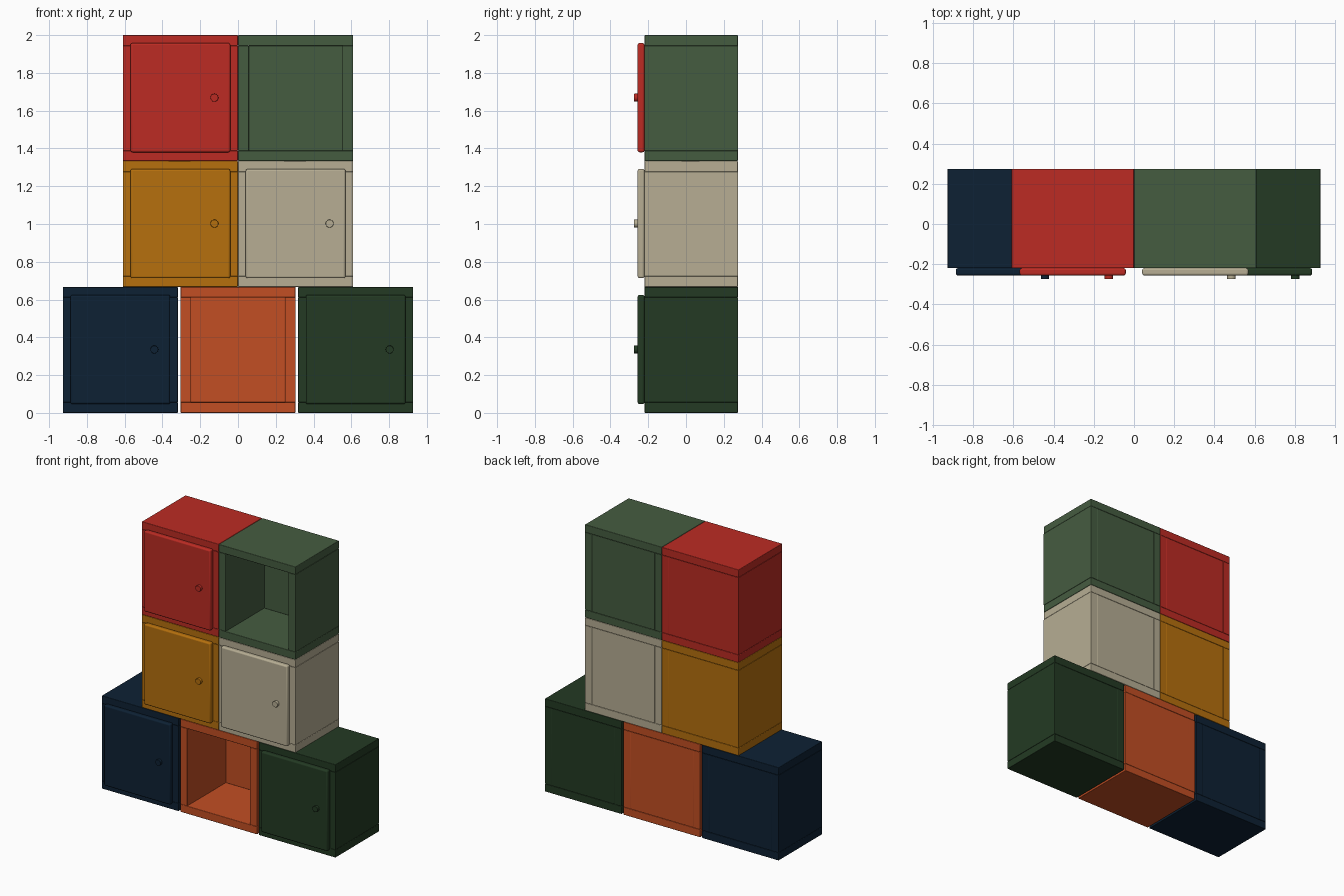
import bpy
from math import pi

cube = bpy.data.objects.get("Cube")
if cube:
    bpy.data.objects.remove(cube)

# Cabinet dimensions
W, H, T = 0.609, 0.6667, 0.056
FRONT, BACK = -0.22, 0.275
DEPTH, MID = BACK - FRONT, (BACK + FRONT) / 2


def material(name, rgb):
    linear = [((c / 255 + 0.055) / 1.055) ** 2.4 for c in rgb] + [1]
    mat = bpy.data.materials.new(name)
    mat.use_nodes = True
    mat.diffuse_color = linear
    bsdf = mat.node_tree.nodes["Principled BSDF"]
    bsdf.inputs["Base Color"].default_value = linear
    bsdf.inputs["Roughness"].default_value = 0.6
    return mat


def finish(obj, name, mat, bevel):
    obj.name = name
    obj.data.materials.append(mat)
    mod = obj.modifiers.new("Soft edges", "BEVEL")
    mod.width, mod.segments = bevel, 3
    bpy.ops.object.shade_smooth_by_angle(angle=pi / 5)


def panel(name, mat, centre, size, bevel=0.004):
    bpy.ops.mesh.primitive_cube_add(size=1, location=centre)
    obj = bpy.context.object
    obj.scale = size
    bpy.ops.object.transform_apply(location=False, rotation=False, scale=True)
    finish(obj, name, mat, bevel)


def cabinet(name, mat, x, z, door):
    mid_z = z + H / 2
    inner_h = H - 2 * T
    # Shell: full-width bottom and top, sides and back between them
    panel(name + "_bottom", mat, (x, MID, z + T / 2), (W, DEPTH, T))
    panel(name + "_top", mat, (x, MID, z + H - T / 2), (W, DEPTH, T))
    for side, sx in (("right", -1), ("left", 1)):
        panel(f"{name}_{side}_side", mat,
              (x + sx * (W - T) / 2, MID, mid_z), (T, DEPTH, inner_h), 0.002)
    panel(name + "_back", mat, (x, BACK - T / 2 - 0.001, mid_z),
          (W - 2 * T, T, inner_h), 0.002)
    if door:
        # Overlay door with a small round knob
        panel(name + "_door", mat, (x, FRONT - 0.018, mid_z + 0.002),
              (0.528, 0.036, 0.578), 0.01)
        bpy.ops.mesh.primitive_cylinder_add(
            vertices=32, radius=0.021, depth=0.03,
            location=(x + 0.18, -0.26, mid_z + 0.002), rotation=(pi / 2, 0, 0))
        finish(bpy.context.object, name + "_knob", mat, 0.002)


# Name, colour, x centre, row, has door
cabinets = [
    ("navy", (13, 33, 52), -0.623, 0, True),
    ("orange", (194, 78, 35), 0, 0, False),
    ("dark_green", (35, 58, 35), 0.623, 0, True),
    ("ochre", (182, 112, 13), -0.305, 1, True),
    ("cream", (183, 174, 148), 0.305, 1, True),
    ("red", (188, 43, 35), -0.305, 2, True),
    ("sage", (69, 92, 64), 0.305, 2, False),
]
for name, rgb, x, row, door in cabinets:
    cabinet(name + "_cabinet", material(name.replace("_", " ") + " paint", rgb),
            x, row * H, door)
